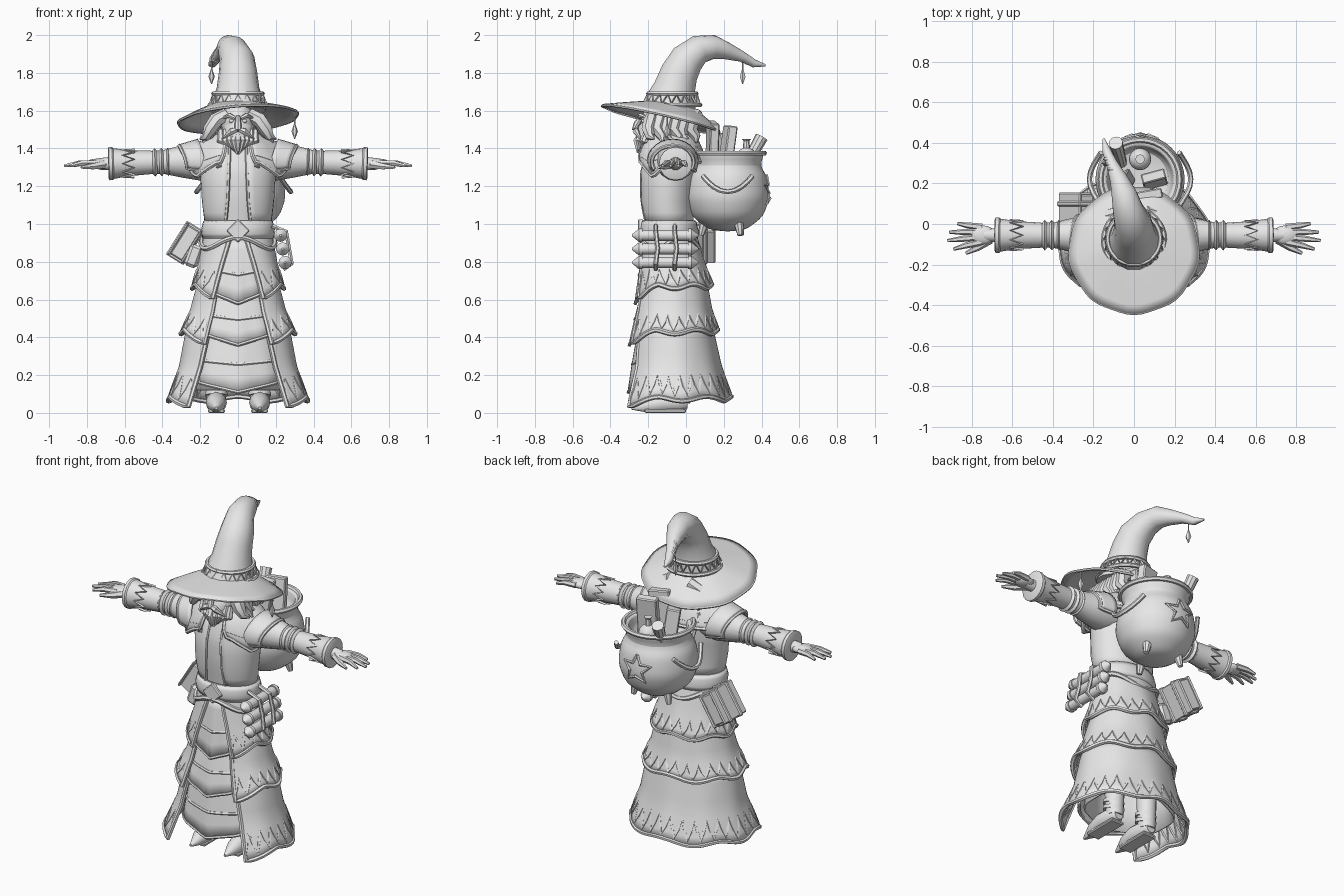
import bpy, bmesh
from math import sin, cos, pi, radians
from mathutils import Vector, Matrix, Euler

if "Cube" in bpy.data.objects:
    bpy.data.objects.remove(bpy.data.objects["Cube"])
grey = bpy.data.materials.new("plain grey")
grey.use_nodes = True
grey.diffuse_color = (.8, .8, .8, 1)
grey.node_tree.nodes["Principled BSDF"].inputs["Base Color"].default_value = (.8, .8, .8, 1)
SIDES = (("left", 1), ("right", -1))

def finish(name, bm):
    bmesh.ops.recalc_face_normals(bm, faces=bm.faces)
    mesh = bpy.data.meshes.new(name)
    bm.to_mesh(mesh)
    bm.free()
    mesh.materials.append(grey)
    obj = bpy.data.objects.new(name, mesh)
    bpy.context.collection.objects.link(obj)
    bpy.context.view_layer.objects.active = obj
    obj.select_set(True)
    bpy.ops.object.shade_smooth_by_angle(angle=radians(35))
    obj.select_set(False)
    return obj

def tube(name, points, radius, sides=8):
    """Round sweep along points; radius is one value or one per point."""
    pts = [Vector(p) for p in points]
    radii = radius if isinstance(radius, list) else [radius] * len(pts)
    bm, rings, turn, last = bmesh.new(), [], None, None
    for i, p in enumerate(pts):
        tangent = (pts[min(i + 1, len(pts) - 1)] - pts[max(i - 1, 0)]).normalized()
        turn = last.rotation_difference(tangent) @ turn if last else tangent.to_track_quat('Z', 'Y')
        last = tangent
        angles = [2 * pi * j / sides for j in range(sides)]
        ring = [p + turn @ Vector((radii[i] * cos(a), radii[i] * sin(a), 0)) for a in angles]
        rings.append([bm.verts.new((co.x, co.y, max(co.z, 0))) for co in ring])
    for low, high in zip(rings, rings[1:]):
        for j in range(sides):
            bm.faces.new((low[j - 1], low[j], high[j], high[j - 1]))
    for cap in (rings[0], rings[-1]):
        bm.faces.new(cap)
    return finish(name, bm)

def ball(name, centre, scale):
    bm = bmesh.new()
    place = Matrix.LocRotScale(Vector(centre), None, Vector(scale))
    bmesh.ops.create_uvsphere(bm, u_segments=16, v_segments=10, radius=1, matrix=place)
    return finish(name, bm)

def box(name, centre, size, turn=(0, 0, 0), bevel=.006):
    bm = bmesh.new()
    place = Matrix.LocRotScale(Vector(centre), Euler([radians(t) for t in turn]), Vector(size))
    bmesh.ops.create_cube(bm, size=1, matrix=place)
    bmesh.ops.bevel(bm, geom=bm.edges, offset=bevel, segments=1, affect='EDGES')
    return finish(name, bm)

def cloth(rows, front=False, folds=0, k=18, hem=lambda u: 0, cx=0):
    """Surface from rows (z, half width, front y, back y, opening angle)."""
    rows = [tuple(r) + (0,) * (5 - len(r)) for r in rows]
    def surface(u, t):
        s = t * (len(rows) - 1)
        i = min(int(s), len(rows) - 2)
        z, rx, yf, yb, gap = [p + (q - p) * (s - i) for p, q in zip(rows[i], rows[i + 1])]
        a = u * gap if front else pi + u * (pi - gap)
        wave = 1 + folds * t * cos(k * u)
        return Vector((cx + rx * sin(a) * wave, (yf + yb) / 2 - (yb - yf) / 2 * cos(a) * wave, z + hem(u) * t * t))
    return surface

def sheet(name, surface, nu, nt, thick=0):
    """Mesh of a surface: given a thickness, or smoothed when it is a closed body."""
    bm = bmesh.new()
    grid = [[bm.verts.new(surface(2 * i / nu - 1, j / nt)) for i in range(nu + 1)] for j in range(nt + 1)]
    for a, b in zip(grid, grid[1:]):
        for i in range(nu):
            bm.faces.new((a[i], a[i + 1], b[i + 1], b[i]))
    bmesh.ops.remove_doubles(bm, verts=bm.verts, dist=.0005)
    obj = finish(name, bm)
    if thick:
        mod = obj.modifiers.new("thickness", 'SOLIDIFY')
        mod.thickness, mod.offset = thick, 0
    else:
        obj.modifiers.new("smooth", 'SUBSURF')

def trim(name, surface, r, n=48, edges=True, t=1):
    pts = [surface(2 * i / n - 1, t) for i in range(n + 1)]
    if edges:
        side = [j / 8 for j in range(8)]
        pts = [surface(-1, s) for s in side] + pts + [surface(1, s) for s in reversed(side)]
    tube(name, pts, r, 6)

def zigzag(name, surface, teeth, steps, r):
    n = teeth * len(steps) // 2
    tube(name, [surface(i / n, steps[i % len(steps)]) for i in range(-n, n + 1)], r, 5)

bpy.ops.object.select_all(action='DESELECT')
# Robe, torso and waistcoat
sheet("inner_robe", cloth([(.93, .16, -.2, .03), (.6, .2, -.21, .09), (.12, .26, -.25, .17)], folds=.03, k=6 * pi), 48, 6, .01)
sheet("torso", cloth([(.92, .16, -.2, .04), (1, .16, -.21, .03), (1.15, .18, -.23, .03), (1.28, .19, -.23, .05),
                      (1.38, .18, -.2, .06), (1.45, .1, -.17, .03), (1.46, 0, -.07, -.07)]), 32, 12)
vest = cloth([(1.42, .15, -.19, .06, .3), (1.28, .195, -.24, .055, .25), (1.12, .185, -.24, .035, .3), (1, .17, -.22, .035, .4)])
sheet("waistcoat", vest, 32, 6, .012)
trim("waistcoat_trim", vest, .009)
# Front aprons with pointed hems
for rows in ([(.92, .17, -.215, .03, .4), (.64, .2, -.265, .08, .75)], [(.66, .19, -.225, .08, .75), (.42, .25, -.295, .12, .8)],
             [(.44, .23, -.25, .1, .8), (.17, .28, -.3, .16, .95)]):
    apron = cloth(rows, front=True, folds=.02, k=9, hem=lambda u: -.06 * (1 - abs(u)))
    sheet("apron_layer", apron, 16, 5, .01)
    for t in (.6, 1):
        trim("apron_trim", apron, .01, 16, edges=False, t=t)
# Three tiers of the open coat, dipping to points beside the opening
tiers = (([(.96, .17, -.215, .045, .2), (.8, .2, -.25, .09, .45), (.67, .24, -.285, .135, .6)], 9, .05),
         ([(.7, .205, -.245, .105, .55), (.55, .245, -.285, .13, .6), (.43, .3, -.335, .165, .65)], 10, .05),
         ([(.46, .265, -.275, .135, .6), (.25, .305, -.32, .18, .72), (.075, .37, -.4, .235, .8)], 11, .03))
for rows, teeth, dip in tiers:
    tier = cloth(rows, folds=.015, k=7 * pi, hem=lambda u: -dip * max(0, 4 * abs(u) - 3) + .012 * cos(16 * u))
    sheet("coat_tier", tier, 64, 8, .014)
    trim("coat_trim", tier, .013, 64)
    zigzag("coat_zigzag", tier, 2 * teeth, (.94, .8, .64, .8), .011)
# Belt and buckle
belt = cloth([(1.01, .175, -.225, .045), (.97, .185, -.235, .055), (.93, .18, -.23, .055)])
sheet("belt", belt, 32, 4, .02)
for t in (0, 1):
    trim("belt_edge", belt, .009, 32, edges=False, t=t)
box("buckle", (0, -.24, .965), (.09, .03, .09), (0, 45, 0))
sash = cloth([(.93, .19, -.24, .06), (.9, .195, -.245, .07)], hem=lambda u: -.03 * cos(3 * pi * u))
trim("hanging_belt", sash, .014, 40, edges=False)
# Shoulder mantle
mantle = cloth([(1.48, .1, -.16, .02, .3), (1.44, .18, -.22, .06, .35), (1.37, .25, -.25, .09, .3), (1.33, .265, -.25, .1, .35)],
               hem=lambda u: -.08 * max(0, 1 - abs(abs(u) - .78) / .2) + .03 * max(0, 1 - abs(abs(u) - .5) / .2))
sheet("mantle", mantle, 48, 6, .016)
trim("mantle_trim", mantle, .012)
trim("mantle_inner_trim", mantle, .009, edges=False, t=.7)
for side, s in SIDES:
    # Boots
    x = s * .115
    tube(side + "_boot", [(x, .01, .05), (x, -.03, .055), (x, -.12, .055), (x, -.2, .04), (x, -.29, .025)],
         [.03, .052, .056, .045, .008], 12)
    box(side + "_sole", (x, -.11, .01), (.09, .22, .02))
    tube(side + "_boot_leg", [(x, -.03, .05), (x, -.03, .32)], [.05, .06], 12)
    for z in (.09, .13):
        tube(side + "_boot_strap", [(x, -.04, z), (x, -.035, z + .02)], .06, 12)
    # Arms, epaulettes and cuffs
    def arm(part, xs, radii):
        tube(side + part, [(s * x, -.055, 1.34 - .03 * x) for x in xs], radii, 16)
    arm("_sleeve", (.12, .2, .3, .4, .5, .62), [.1, .105, .085, .062, .06, .065])
    plate = lambda u, t: Vector((s * (.19 + .1 * t + .02 * cos(pi * u)), -.07 + (.13 - .02 * t) * sin(2 * u),
                                 1.33 + (.115 - .03 * t) * cos(2 * u)))
    sheet(side + "_epaulette", plate, 16, 4, .014)
    trim(side + "_epaulette_trim", plate, .011, 20)
    for x in (.37, .405, .44):
        arm("_arm_band", (x - .012, x, x + .012), [.062, .075, .062])
    arm("_cuff", (.46, .58, .67, .68, .66), [.062, .069, .083, .078, .05])
    arm("_cuff_rim", (.655, .665, .682, .687), [.078, .088, .088, .078])
    cuff = lambda u, t: Vector((s * (.55 + .06 * t), -.055 + .073 * sin(pi * u), 1.32 + .073 * cos(pi * u)))
    zigzag(side + "_cuff_zigzag", cuff, 10, (0, 1), .006)
    # Hands
    arm("_wrist", (.64, .74), [.038, .03])
    ball(side + "_palm", (s * .745, -.055, 1.32), (.062, .048, .026))
    for i, reach in enumerate((.89, .92, .91, .87)):
        y, tip = -.088 + .024 * i, -.124 + .042 * i
        tube(side + "_finger", [(s * .75, y, 1.322), (s * (reach + .77) / 2, (y + tip) / 2, 1.322), (s * reach, tip, 1.308)],
             [.018, .015, .008], 6)
    tube(side + "_thumb", [(s * .71, -.075, 1.315), (s * .77, -.115, 1.305), (s * .83, -.145, 1.3)], [.024, .018, .008], 6)
    # Face and hair on each side
    tube(side + "_moustache", [(s * .006, -.26, 1.5), (s * .035, -.265, 1.49), (s * .085, -.24, 1.45)], [.014, .018, .003], 6)
    tube(side + "_eyebrow", [(s * .015, -.245, 1.56), (s * .045, -.24, 1.575), (s * .085, -.2, 1.56)], [.01, .014, .004], 6)
    ball(side + "_eye", (s * .035, -.225, 1.545), (.014, .012, .01))
    for i in range(6):
        y, curl = -.17 + .045 * i, .02 * (i % 2)
        tube(side + "_hair_lock", [(s * .06, y, 1.58), (s * .115, y - .015, 1.55), (s * (.15 - .008 * i), y - .03, 1.5),
                                   (s * (.17 - .012 * i), y - .02 + curl, 1.46), (s * (.2 - .015 * i), y, 1.45 - curl)],
             [.035, .04, .036, .024, .006], 7)
    # Cauldron handles and straps
    tube(side + "_cauldron_handle", [(.03 + s * (.2 + .05 * cos(d * pi / 2)), .22 + d * .12, 1.17 + .07 * d * d)
                                     for d in (-1.1, -.9, -.6, -.3, 0, .3, .6, .9, 1.1)], .013, 6)
    tube(side + "_pack_strap", [(s * .1, -.22, 1.3), (s * .12, -.1, 1.46), (s * .12, .05, 1.4), (s * .1, .1, 1.25)], .016, 6)
# Head and beard
ball("head", (0, -.13, 1.53), (.09, .11, .12))
tube("nose", [(0, -.235, 1.57), (0, -.26, 1.53), (0, -.27, 1.51), (0, -.24, 1.5)], [.012, .018, .02, .01])
tube("beard", [(0, -.15, 1.51), (0, -.19, 1.47), (0, -.22, 1.42), (0, -.24, 1.37)], [.085, .08, .055, .008], 10)
for i in range(-4, 5):
    tube("beard_strand", [(i * .023, -.23 + .008 * abs(i), 1.5), (i * .023, -.26 + .011 * abs(i), 1.44),
                          (i * .014, -.255 + .006 * abs(i), 1.375 + .011 * abs(i))], [.014, .022, .005], 6)
# Hat: drooping brim, bent crown, band and charms
def brim(u, t):
    a, r = pi * u, (.08 + .235 * t) * (1 + .012 * t * cos(9 * pi * u))
    fall = .09 - .07 * cos(a) - .025 * sin(a)
    return Vector((r * sin(a), -.13 - .98 * r * cos(a) + .02 * (1 - t), 1.645 - fall * t ** 1.3))
sheet("hat_brim", brim, 54, 6, .016)
trim("hat_brim_edge", brim, .008, 54, edges=False)
tube("hat_crown", [(0, -.09, 1.6), (0, -.08, 1.65), (0, -.06, 1.72), (0, -.035, 1.8), (-.005, .005, 1.87), (-.03, .07, 1.925),
                   (-.05, .15, 1.937), (-.075, .22, 1.915), (-.11, .3, 1.885), (-.135, .36, 1.85), (-.15, .42, 1.84)],
     [.15, .137, .113, .102, .093, .077, .063, .045, .028, .022, .006], 14)
band = cloth([(1.69, .13, -.2, .055), (1.63, .15, -.23, .075)])
for t in (0, 1):
    trim("hat_band", band, .012, 32, edges=False, t=t)
zigzag("hat_band_zigzag", band, 18, (.05, .9), .007)
for i in range(3):
    ball("hat_tip_ring", (-.1 - .012 * i, .27 + .025 * i, 1.9 - .014 * i), (.033 - .003 * i, .012, .034 - .003 * i))
for name, x, y, z in (("hat_tip_charm", -.14, .3, 1.86), ("hat_brim_charm", .3, -.1, 1.57)):
    tube(name, [(x, y, z), (x, y, z - .04), (x, y, z - .08), (x, y, z - .12)], [.004, .004, .017, .002], 6)
# Scrolls hanging on the left hip
for x, z in ((.225, .94), (.237, .868), (.249, .796)):
    tube("scroll", [(x, -.24, z), (x, .02, z)], .029, 12)
    for y, d in ((-.24, -1), (.02, 1)):
        tube("scroll_end", [(x, y - d * .01, z), (x, y + d * .01, z), (x, y + d * .03, z), (x, y + d * .045, z)], [.035, .035, .018, .006], 12)
for y in (-.16, -.06):
    tube("scroll_strap", [(.18, y, .99), (.255, y, .96), (.27, y + .01, .87), (.285, y, .79), (.24, y, .76)], .012, 6)
# Book and pouch hanging on the right hip
tilt = (0, 32, 0)
box("book_pages", (-.28, .05, .9), (.075, .19, .18), tilt)
for d in (-1, 1):
    box("book_cover", (-.28 + d * .035, .05, .9 - d * .022), (.014, .21, .2), tilt)
    box("book_strap", (-.28, .05 + d * .05, .9), (.11, .025, .21), tilt)
box("hip_pouch", (-.235, -.05, .83), (.07, .1, .12), (0, 20, 0), .015)
# Cauldron on the back and the goods inside it
profile = ((.96, 0), (.97, .1), (1.04, .19), (1.14, .225), (1.25, .21), (1.31, .175), (1.375, .195), (1.375, .165), (1.29, .15), (1.28, 0))
pot = cloth([(z, r, .22 - r, .22 + r) for z, r in profile], cx=.03)
sheet("cauldron", pot, 32, 18)
trim("cauldron_rim", pot, .014, 32, edges=False, t=6 / 9)
tube("cauldron_star", [pot((.14, .06)[i % 2] * sin(pi * i / 5), .37 + (.09, .04)[i % 2] * cos(pi * i / 5)) for i in range(11)], .009, 5)
for a in (.5, 2.6, 4.7):
    tube("cauldron_foot", [(.03 + r * cos(a), .22 + r * sin(a), z) for r, z in ((.12, 1.02), (.14, .94))], [.03, .015])
box("packed_book", (.06, .14, 1.42), (.13, .05, .24), (0, 8, 10))
box("packed_tome", (.1, .22, 1.4), (.12, .05, .24), (-8, 0, 15))
box("packed_box", (-.05, .21, 1.38), (.08, .07, .2), (5, -8, 30))
ball("bottle", (.03, .32, 1.35), (.055, .055, .055))
tube("bottle_neck", [(.03, .32, 1.38), (.03, .32, 1.44), (.03, .32, 1.45)], [.02, .016, .024])
tube("packed_scroll", [(-.06, .3, 1.28), (-.09, .4, 1.46)], [.025, .035], 10)
